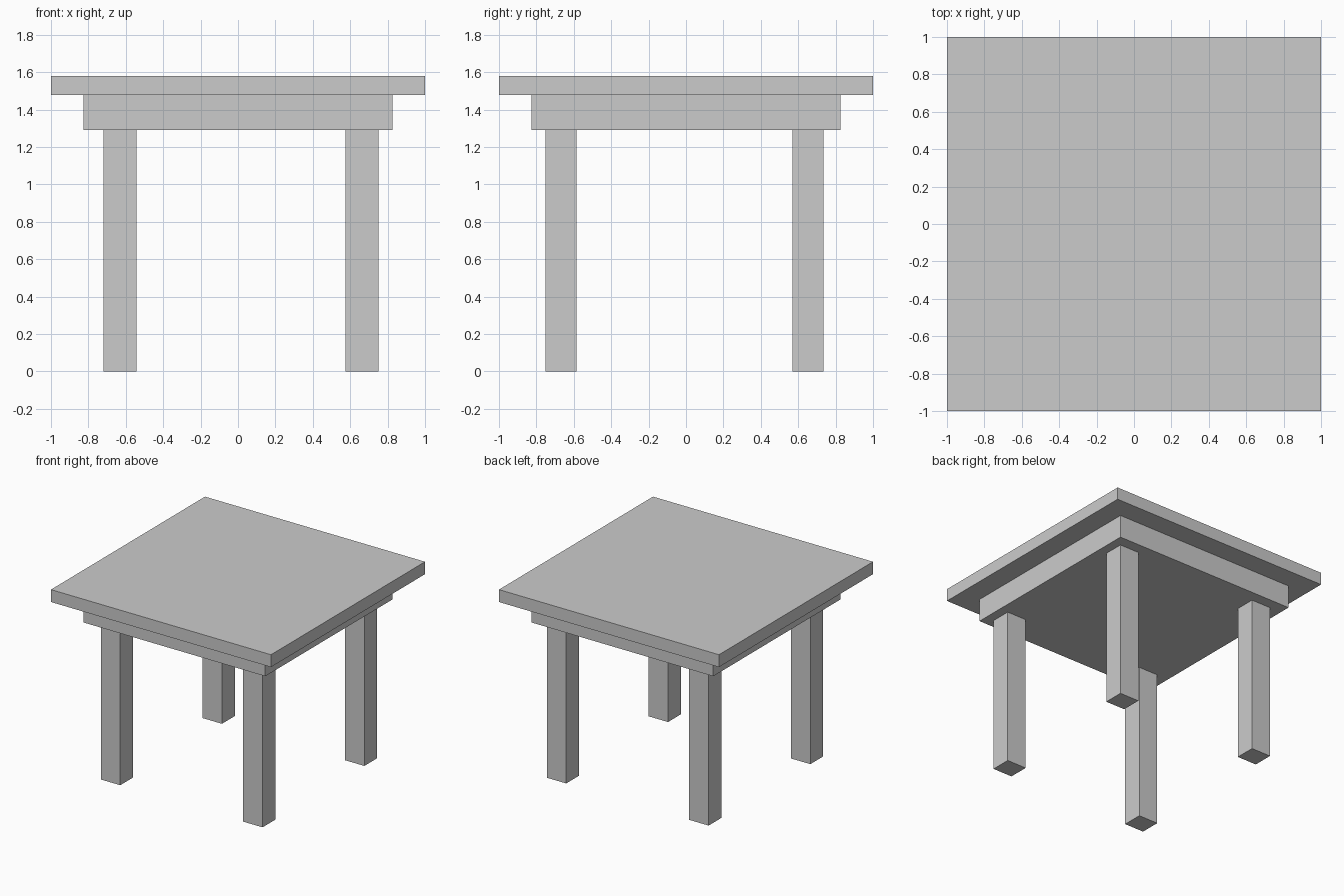
import bpy

if "Cube" in bpy.data.objects:
    bpy.data.objects.remove(bpy.data.objects["Cube"])


def box(name, x, y, z):
    """Axis-aligned box from (min, max) ranges."""
    bpy.ops.mesh.primitive_cube_add(size=1)
    ob = bpy.context.object
    ob.name = name
    ob.location = [(a + b) / 2 for a, b in (x, y, z)]
    ob.scale = [b - a for a, b in (x, y, z)]
    bpy.ops.object.transform_apply(location=False, rotation=False, scale=True)
    return ob


LEG_TOP, APRON_TOP, TABLE_TOP = 1.29, 1.478, 1.58

# Table top and the solid apron block beneath it
box("table_top", (-1, 1), (-1, 1), (APRON_TOP, TABLE_TOP))
box("apron", (-0.826, 0.826), (-0.826, 0.826), (LEG_TOP, APRON_TOP))

# Four legs, set slightly off centre
for side, x in (("left", (-0.72, -0.544)), ("right", (0.574, 0.75))):
    for end, y in (("front", (-0.752, -0.586)), ("back", (0.569, 0.735))):
        box(f"{end}_{side}_leg", x, y, (0, LEG_TOP))
